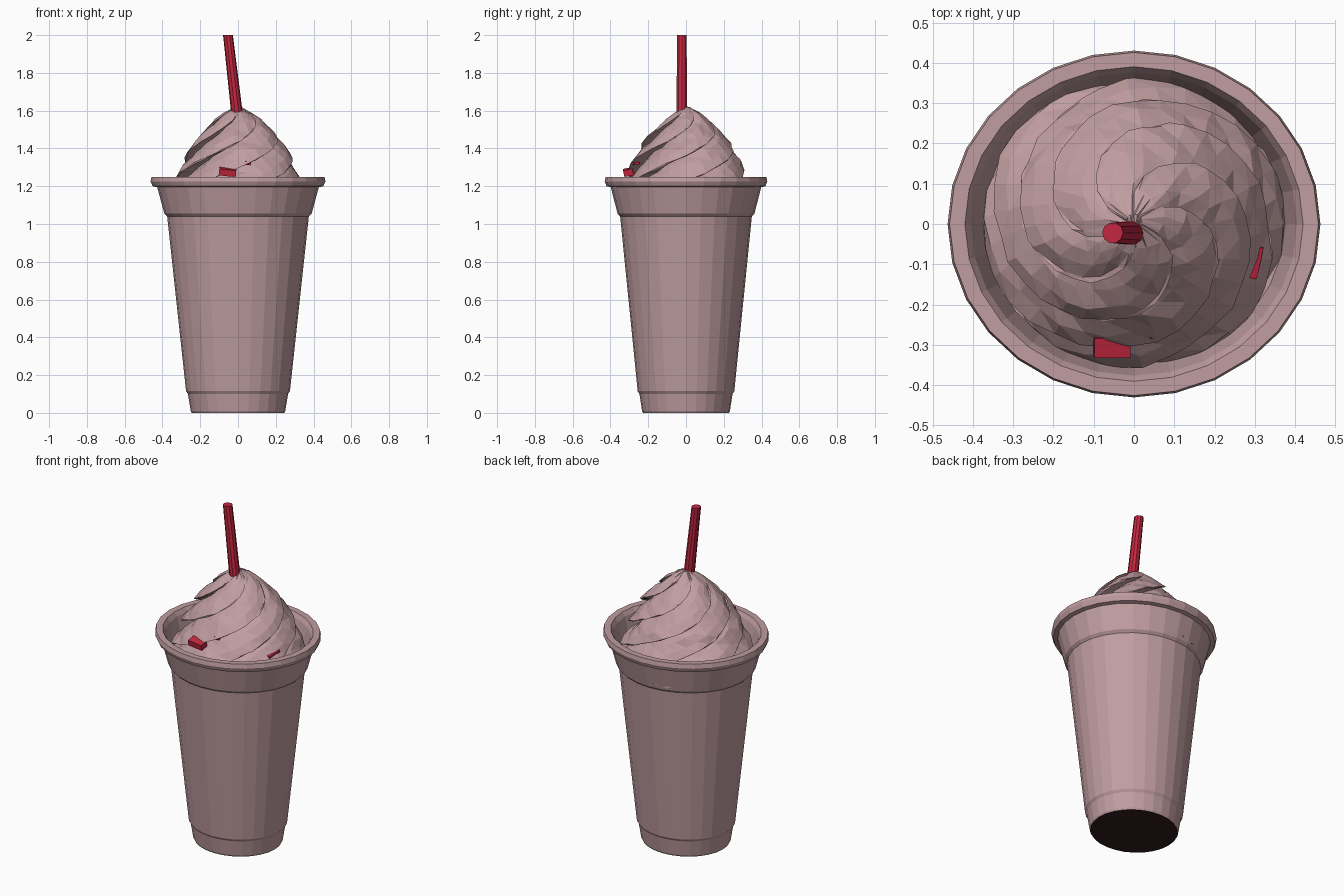
import bpy
import bmesh
import math
import random
from mathutils import Vector

random.seed(4)
if "Cube" in bpy.data.objects:
    bpy.data.objects.remove(bpy.data.objects["Cube"], do_unlink=True)


def material(name, rgb):
    mat = bpy.data.materials.new(name)
    mat.use_nodes = True
    mat.diffuse_color = (*rgb, 1)
    mat.node_tree.nodes["Principled BSDF"].inputs["Base Color"].default_value = (*rgb, 1)
    return mat


MAUVE = material("dusty mauve", (0.53, 0.34, 0.355))
DARK = material("dark brown", (0.03, 0.01, 0.012))
RED = material("cherry red", (0.55, 0.02, 0.05))


def make_object(name, bm, *mats):
    bmesh.ops.recalc_face_normals(bm, faces=bm.faces)
    mesh = bpy.data.meshes.new(name)
    bm.to_mesh(mesh)
    bm.free()
    for mat in mats:
        mesh.materials.append(mat)
    obj = bpy.data.objects.new(name, mesh)
    bpy.context.collection.objects.link(obj)
    return obj


def skin(bm, rings):
    """Join equal closed rings of points and cap both ends."""
    loops = [[bm.verts.new(p) for p in ring] for ring in rings]
    n = len(loops[0])
    for a, b in zip(loops, loops[1:]):
        for i in range(n):
            j = (i + 1) % n
            bm.faces.new((a[i], a[j], b[j], b[i]))
    bm.faces.new(loops[0][::-1])
    bm.faces.new(loops[-1])


def interpolate(points, t):
    """Value at t on a polyline of (key, value) pairs."""
    for (t0, v0), (t1, v1) in zip(points, points[1:]):
        if t <= t1:
            return v0 + (v1 - v0) * (t - t0) / (t1 - t0)
    return points[-1][1]


# Cup: faceted oval lathe with base step, upper band, rolled lip and inner wall
CUP = [(0.245, 0), (0.25, 0.01), (0.265, 0.1), (0.275, 0.115), (0.375, 1.04),
       (0.39, 1.055), (0.428, 1.195), (0.452, 1.2), (0.463, 1.225),
       (0.458, 1.25), (0.42, 1.25), (0.405, 1.225), (0.375, 1.1)]
SIDES = 28
OVAL = 0.93
rings = []
for r, z in CUP:
    rings.append([(r * math.cos(math.tau * i / SIDES),
                   r * OVAL * math.sin(math.tau * i / SIDES), z)
                  for i in range(SIDES)])
bm = bmesh.new()
skin(bm, rings)
bm.faces.ensure_lookup_table()
cup = make_object("cup", bm, MAUVE, DARK)
for face in cup.data.polygons:
    if face.normal.z < -0.9 and face.center.z < 0.05:
        face.material_index = 1

# Whipped cream: twisted ridges whose lower edges hang over the next one
CREAM = [(1.1, 0.36), (1.18, 0.345), (1.26, 0.305), (1.34, 0.28), (1.42, 0.24),
         (1.5, 0.185), (1.56, 0.12), (1.6, 0.06), (1.615, 0.02)]
RIDGE = [(0, 0), (0.14, 0.2), (0.36, 0.5), (0.6, 0.8), (0.8, 1), (0.93, 0.85)]
RIDGES = 6
LEVELS = 20
rings = []
for k in range(LEVELS + 1):
    t = k / LEVELS
    z = 1.1 + 0.515 * t
    radius = interpolate(CREAM, z)
    turn = math.radians(225) * t
    fade = min(1, 6 * (1 - t))
    ring = []
    for ridge in range(RIDGES):
        vary = 0.8 + 0.35 * ((ridge * 5) % RIDGES) / RIDGES
        for f, bulge in RIDGE:
            angle = math.tau * (ridge + f) / RIDGES + turn
            r = radius + fade * vary * 0.095 * (bulge - 0.62) * (0.4 + 2 * radius)
            r += random.uniform(-0.007, 0.007) * fade
            r = min(r, 0.375)
            drop = 0.035 * fade * bulge ** 3
            ring.append((r * math.cos(angle), r * 0.97 * math.sin(angle) + 0.005,
                         z - drop + random.uniform(-0.004, 0.004)))
    rings.append(ring)
bm = bmesh.new()
skin(bm, rings)
bmesh.ops.triangulate(bm, faces=bm.faces)
make_object("whipped_cream", bm, MAUVE)

# Straw: slightly leaning, tapering tube
bm = bmesh.new()
rings = []
for x, z, r in ((0.01, 1.45, 0.032), (-0.053, 2, 0.026)):
    rings.append([(x + r * math.cos(math.tau * i / 10),
                   -0.022 + r * math.sin(math.tau * i / 10), z) for i in range(10)])
skin(bm, rings)
make_object("straw", bm, RED)


# Red candy pieces resting on the cream
def candy(name, location, size, angle):
    bm = bmesh.new()
    bmesh.ops.create_cube(bm, size=1)
    bmesh.ops.scale(bm, vec=Vector(size), verts=bm.verts)
    obj = make_object(name, bm, RED)
    obj.location = location
    obj.rotation_euler = (0.2, 0.1, angle)


candy("front_candy", (-0.055, -0.305, 1.275), (0.09, 0.05, 0.035), 0)
candy("side_candy", (0.29, -0.09, 1.215), (0.045, 0.08, 0.04), -0.2)
candy("small_candy", (0.05, -0.265, 1.325), (0.03, 0.03, 0.02), 0.3)
